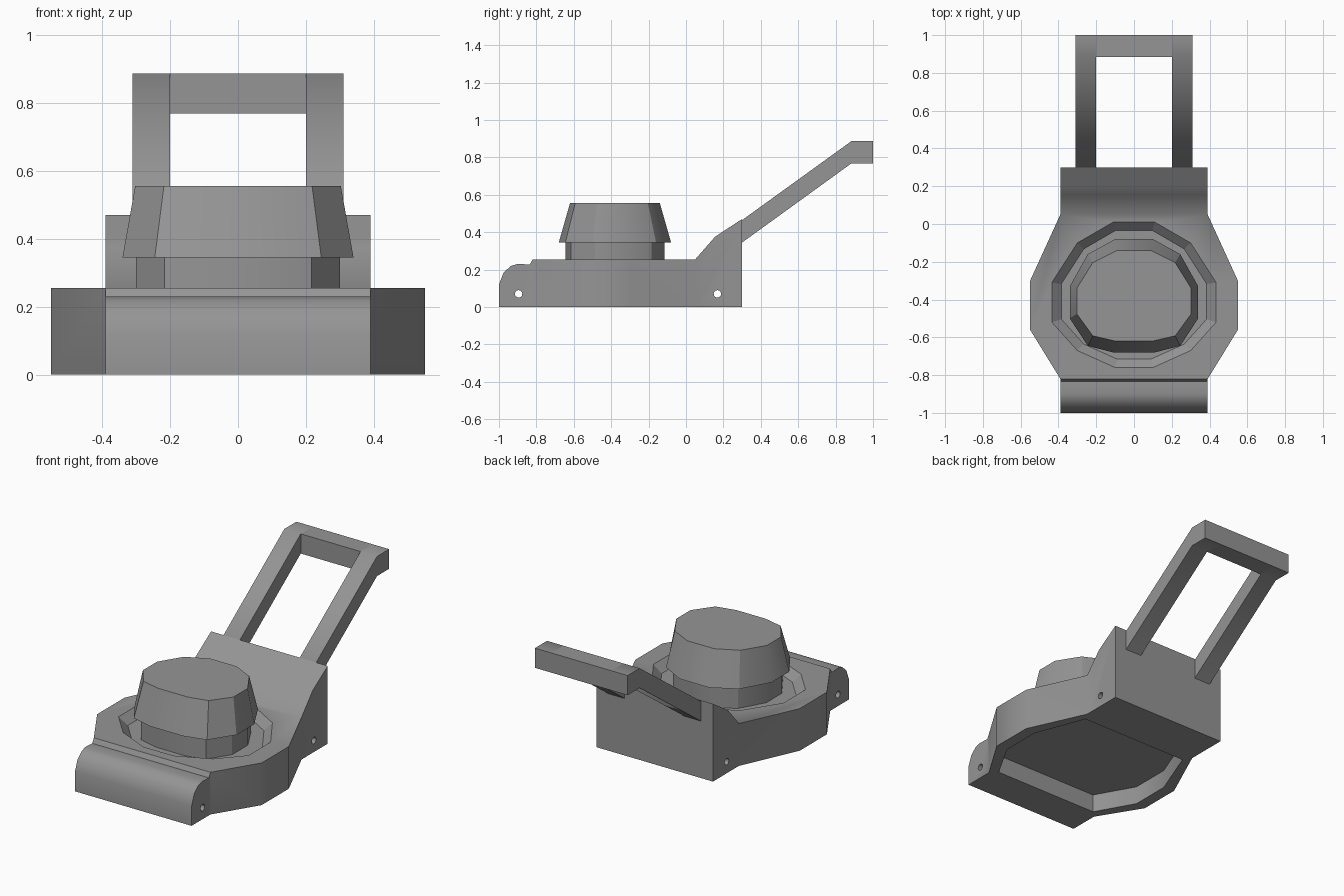
import bpy, bmesh, math

if "Cube" in bpy.data.objects:
    bpy.data.objects.remove(bpy.data.objects["Cube"])

grey = bpy.data.materials.new("dark_grey")
grey.diffuse_color = (.3, .3, .3, 1)
grey.use_nodes = True
grey.node_tree.nodes["Principled BSDF"].inputs["Base Color"].default_value = grey.diffuse_color


def loft(name, rings):
    """Closed solid through equal-length rings of 3D points."""
    bm = bmesh.new()
    vs = [[bm.verts.new(p) for p in r] for r in rings]
    n = len(vs[0])
    for a, b in zip(vs, vs[1:]):
        for i in range(n):
            j = (i + 1) % n
            bm.faces.new((a[i], a[j], b[j], b[i]))
    bm.faces.new(vs[0][::-1])
    bm.faces.new(vs[-1])
    bmesh.ops.recalc_face_normals(bm, faces=bm.faces)
    me = bpy.data.meshes.new(name)
    bm.to_mesh(me)
    bm.free()
    me.materials.append(grey)
    ob = bpy.data.objects.new(name, me)
    bpy.context.collection.objects.link(ob)
    return ob


def prism_x(name, yz, x0, x1):
    return loft(name, [[(x, y, z) for y, z in yz] for x in (x0, x1)])


def prism_z(name, xy, z0, z1):
    return loft(name, [[(x, y, z) for x, y in xy] for z in (z0, z1)])


def mirrored(half):
    """Full outline from its right half, listed front to back."""
    return half + [(-x, y) for x, y in reversed(half)]


def scaled_ring(xy, sx, sy, cy, z):
    return [(x * sx, cy + (y - cy) * sy, z) for x, y in xy]


def activate(ob):
    bpy.ops.object.select_all(action='DESELECT')
    ob.select_set(True)
    bpy.context.view_layer.objects.active = ob


def boolean(ob, cutter, op='DIFFERENCE'):
    m = ob.modifiers.new("cut", 'BOOLEAN')
    m.operation, m.object, m.solver = op, cutter, 'EXACT'
    activate(ob)
    bpy.ops.object.modifier_apply(modifier=m.name)
    bpy.data.objects.remove(cutter)


def smooth(ob, degrees):
    activate(ob)
    bpy.ops.object.shade_smooth_by_angle(angle=math.radians(degrees))


# Deck: side profile intersected with the plan outline
profile = [(-1, 0), (-1, .12), (-.975, .185), (-.935, .22), (-.90, .23), (-.835, .227),
           (-.82, .255), (.05, .255), (.155, .375), (.20, .405), (.30, .47), (.30, 0)]
outline = mirrored([(.39, -1.1), (.39, -.82), (.55, -.56), (.55, -.30), (.39, .05), (.39, .4)])
deck = prism_x("deck", profile, -.7, .7)
boolean(deck, prism_z("outline_cutter", outline, -.1, .6), 'INTERSECT')

# Blade cavity underneath
cavity = mirrored([(.35, -.78), (.48, -.55), (.48, -.31), (.36, 0)])
boolean(deck, prism_z("cavity_cutter", cavity, -.1, .11))

# Sloped recess around the engine
recess = mirrored([(.10, -.76), (.30, -.67), (.435, -.52), (.435, -.31), (.30, -.10), (.11, .01)])
boolean(deck, loft("recess_cutter", [scaled_ring(recess, s, s, -.375, z)
                                     for s, z in ((.885, .21), (1, .255), (1.115, .30))]))

# Axle holes
for y in (-.895, .168):
    circle = [(y + .02 * math.cos(a * math.tau / 12), .07 + .02 * math.sin(a * math.tau / 12))
              for a in range(12)]
    boolean(deck, prism_x("axle_cutter", circle, -1, 1))
smooth(deck, 55)

# Keep the recess walls crisp
for p in deck.data.polygons:
    if .2 < p.center.z < .25 and .3 < p.normal.z < .95 and -.8 < p.center.y < .05:
        p.use_smooth = False

# Engine neck and tapered cover
engine = mirrored([(.11, -.68), (.245, -.645), (.34, -.50), (.34, -.33), (.245, -.16), (.10, -.08)])
neck = loft("engine_neck", [scaled_ring(engine, .885, .885, -.38, z) for z in (.20, .35)])
cover = loft("engine_cover", [scaled_ring(engine, 1, 1, -.38, .345),
                              scaled_ring(engine, .89, .80, -.38, .555)])
smooth(neck, 30)
smooth(cover, 30)

# Push handle: two bent legs and a crossbar
leg = [(.28, .33), (.28, .45), (.885, .887), (1, .887), (1, .768), (.885, .768)]
for side, name in ((1, "handle_leg_right"), (-1, "handle_leg_left")):
    smooth(prism_x(name, leg, .20 * side, .31 * side), 55)
prism_x("handle_crossbar", [(.885, .768), (1, .768), (1, .887), (.885, .887)], -.20, .20)
